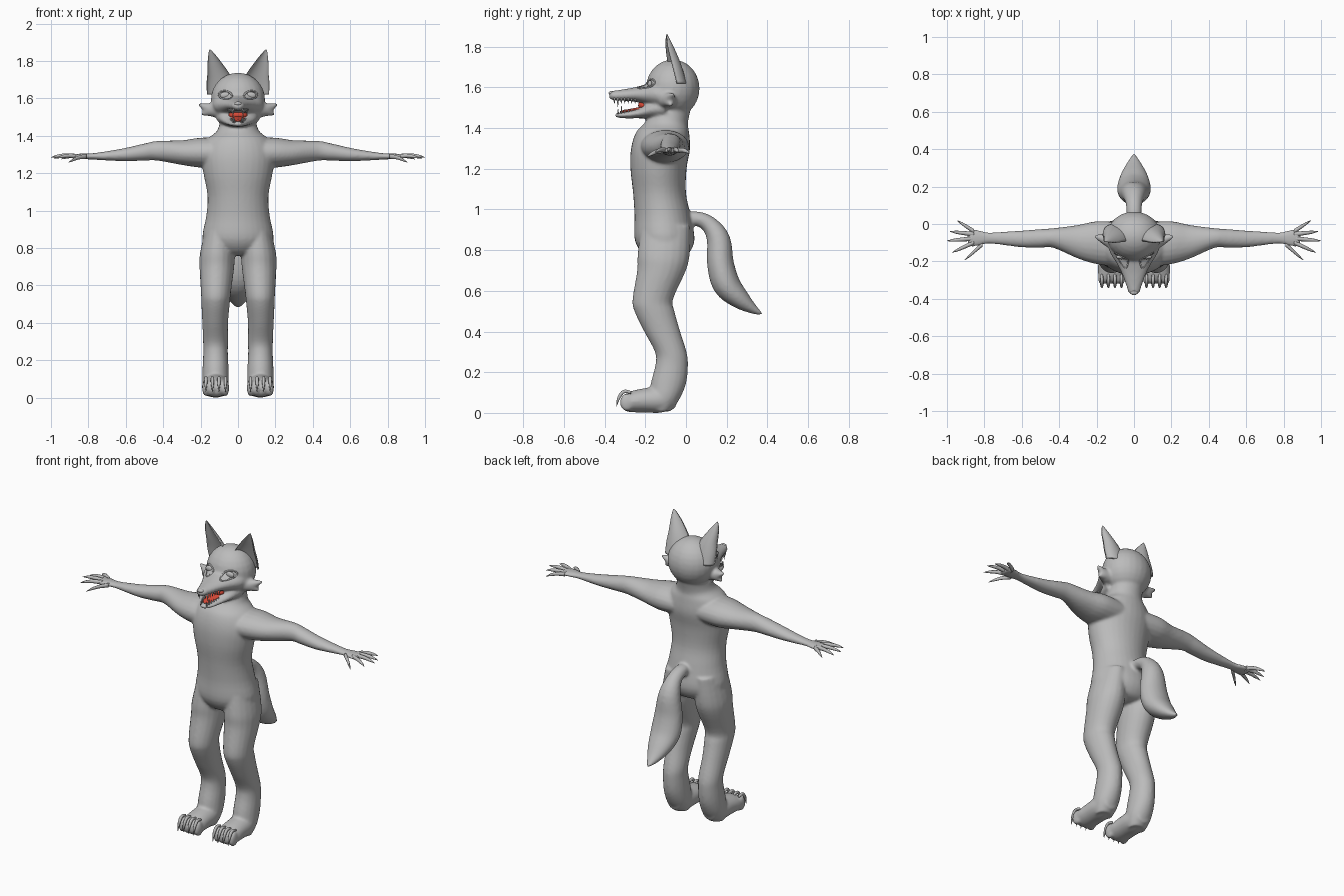
import bpy, bmesh, math
from mathutils import Vector

if "Cube" in bpy.data.objects:
    bpy.data.objects.remove(bpy.data.objects["Cube"])

X, Y, Z = Vector((1, 0, 0)), Vector((0, 1, 0)), Vector((0, 0, 1))


def material(name, rgb):
    m = bpy.data.materials.new(name)
    m.diffuse_color = (*rgb, 1)
    m.use_nodes = True
    m.node_tree.nodes["Principled BSDF"].inputs["Base Color"].default_value = m.diffuse_color
    return m


FUR = material("grey fur", (0.5, 0.5, 0.5))
RED = material("mouth red", (0.7, 0.07, 0.04))


def make(name, bm, mat=FUR):
    bmesh.ops.recalc_face_normals(bm, faces=bm.faces)
    me = bpy.data.meshes.new(name)
    bm.to_mesh(me)
    bm.free()
    me.materials.append(mat)
    ob = bpy.data.objects.new(name, me)
    bpy.context.collection.objects.link(ob)
    for p in me.polygons:
        p.use_smooth = True
    return ob


def spline(secs, n):
    """Catmull-Rom through the section tuples."""
    out = []
    for i in range(len(secs) - 1):
        p = [secs[max(i - 1, 0)], secs[i], secs[i + 1], secs[min(i + 2, len(secs) - 1)]]
        for k in range(n):
            t = k / n
            out.append([0.5 * (2 * b + (c - a) * t + (2 * a - 5 * b + 4 * c - d) * t * t
                               + (3 * b - a - 3 * c + d) * t ** 3) for a, b, c, d in zip(*p)])
    return out + [list(secs[-1])]


def tube(name, secs, u=X, v=None, s=1, n=4, sides=20, mat=FUR):
    """Loft ellipses (x, y, z, radius along u, radius along v); s mirrors x."""
    secs = spline(secs, n)
    cs = [Vector(q[:3]) for q in secs]
    bm = bmesh.new()
    rings = []
    for i, q in enumerate(secs):
        tan = cs[min(i + 1, len(cs) - 1)] - cs[max(i - 1, 0)]
        w = v or tan.cross(u).normalized()
        ring = []
        for k in range(sides):
            a = 2 * math.pi * k / sides
            co = cs[i] + u * math.cos(a) * max(q[3], .001) + w * math.sin(a) * max(q[4], .001)
            ring.append(bm.verts.new((co.x * s, co.y, co.z)))
        rings.append(ring)
    for r0, r1 in zip(rings, rings[1:]):
        for k in range(sides):
            j = (k + 1) % sides
            bm.faces.new((r0[k], r0[j], r1[j], r1[k]))
    bm.faces.new(rings[0])
    bm.faces.new(rings[-1])
    return make(name, bm, mat)


def ball(name, c, r, mat=FUR):
    bm = bmesh.new()
    bmesh.ops.create_uvsphere(bm, u_segments=24, v_segments=14, radius=1)
    for p in bm.verts:
        p.co = Vector(c) + Vector([a * b for a, b in zip(p.co, r)])
    return make(name, bm, mat)


# Torso with neck
body = [tube("body", [
    (0, -.06, 1.52, .09, .09), (0, -.095, 1.43, .11, .105), (0, -.115, 1.38, .165, .13),
    (0, -.125, 1.3, .195, .145), (0, -.135, 1.2, .185, .138), (0, -.13, 1.08, .163, .13),
    (0, -.115, .97, .17, .138), (0, -.105, .85, .19, .147), (0, -.1, .78, .14, .11),
    (0, -.1, .76, .08, .06)], X, Y, sides=32)]

# Cranium, muzzle and lower jaw
body += [
    ball("cranium", (0, -.065, 1.595), (.145, .132, .142)),
    tube("muzzle", [(0, -.08, 1.56, .15, .085), (0, -.15, 1.565, .13, .068),
                    (0, -.2, 1.565, .1, .05), (0, -.26, 1.565, .068, .034),
                    (0, -.33, 1.561, .042, .026), (0, -.365, 1.56, .03, .022),
                    (0, -.378, 1.56, .015, .012)], X, Z),
    tube("jaw", [(0, -.1, 1.5, .12, .06), (0, -.17, 1.492, .1, .046),
                 (0, -.23, 1.474, .072, .026), (0, -.3, 1.464, .047, .016),
                 (0, -.335, 1.463, .028, .012), (0, -.35, 1.463, .012, .007)], X, Z)]

# Tail
body.append(tube("tail", [
    (0, -.02, .94, .04, .04), (0, .05, .955, .04, .036), (0, .115, .925, .045, .042),
    (0, .16, .85, .065, .058), (0, .17, .73, .085, .066), (0, .2, .63, .09, .068),
    (0, .265, .56, .07, .05), (0, .33, .51, .035, .024), (0, .375, .485, .006, .006)]))

for s in (1, -1):
    # Legs and feet
    body.append(tube("leg", [
        (.1, -.1, .92, .07, .12), (.11, -.11, .78, .092, .128), (.113, -.12, .7, .093, .12),
        (.118, -.163, .56, .08, .1), (.12, -.155, .5, .076, .099), (.122, -.117, .4, .069, .089),
        (.12, -.075, .3, .067, .078), (.12, -.07, .24, .066, .08), (.12, -.085, .15, .07, .087),
        (.12, -.105, .07, .069, .075), (.12, -.12, .008, .05, .045)], X, Y, s))
    body.append(tube("foot", [
        (.12, -.05, .07, .045, .045), (.12, -.12, .065, .069, .064), (.12, -.2, .062, .072, .06),
        (.12, -.27, .055, .072, .052), (.12, -.3, .05, .062, .04)], X, Z, s))
    for i in range(4):
        body.append(ball("toe", (s * (.067 + .035 * i), -.29, .052), (.02, .035, .045)))
    # Arms with palms
    body.append(tube("arm", [
        (.08, -.11, 1.31, .12, .08), (.2, -.1, 1.31, .115, .08), (.3, -.095, 1.31, .09, .066),
        (.43, -.075, 1.32, .053, .053), (.5, -.077, 1.313, .05, .046), (.6, -.08, 1.3, .045, .036),
        (.7, -.077, 1.293, .036, .025), (.78, -.075, 1.29, .03, .017), (.83, -.075, 1.29, .043, .015),
        (.875, -.075, 1.29, .046, .013), (.89, -.075, 1.29, .03, .008)], Y, Z, s))
    # Cheek tufts
    for tip in ((.214, -.065, 1.57), (.195, -.075, 1.515)):
        body.append(tube("cheek", [(.08, -.1, 1.55, .06, .05), (.15, -.085, 1.54, .035, .035),
                                   (*tip, .007, .007)], Y, Z, s))

# Fuse everything into one smooth skin
for ob in body:
    ob.select_set(True)
skin = bpy.context.view_layer.objects.active = body[0]
bpy.ops.object.join()
m = skin.modifiers.new("fuse", 'REMESH')
m.mode, m.voxel_size, m.use_smooth_shade = 'VOXEL', .008, True
m = skin.modifiers.new("soften", 'SMOOTH')
m.factor, m.iterations = .5, 7
for name in ("fuse", "soften"):
    bpy.ops.object.modifier_apply(modifier=name)
skin.select_set(False)
for p in skin.data.polygons:
    p.use_smooth = True


def ear(s):
    """Cupped shell that opens to the front."""
    levels = [(.088, -.04, 1.62, .078, .06), (.092, -.055, 1.68, .076, .058),
              (.107, -.07, 1.74, .056, .05), (.128, -.085, 1.8, .034, .034),
              (.144, -.093, 1.845, .013, .014), (.15, -.094, 1.862, .002, .002)]
    bm = bmesh.new()
    rings = []
    for x, y, z, w, d in spline(levels, 4):
        ring = []
        for k in range(24):
            a = 2 * math.pi * k / 24
            depth = math.sin(a) if k <= 12 else -math.sin(a) * .62
            ring.append(bm.verts.new((s * (x + w * math.cos(a)),
                                      y + d * (depth - .3) + .15 * w * math.cos(a), z)))
        rings.append(ring)
    for a, b in zip(rings, rings[1:]):
        for k in range(24):
            j = (k + 1) % 24
            bm.faces.new((a[k], a[j], b[j], b[k]))
    bm.faces.new(rings[0])
    bm.faces.new(rings[-1])
    make("ear", bm)


for s in (1, -1):
    ear(s)
    # Eye set on the face with an almond lid rim
    hit, c, nrm, _ = skin.ray_cast(Vector((s * .067, -1, 1.617)), Y)
    ball("eye", c + Vector((0, .004, 0)), (.03, .012, .018))
    bm = bmesh.new()
    rim = []
    for i in range(24):
        a = 2 * math.pi * i / 24
        x, z = c.x + .035 * math.cos(a), c.z + .022 * math.sin(a) + s * .004 * math.cos(a)
        p = skin.ray_cast(Vector((x, -1, z)), Y)[1]
        rad = Vector((math.cos(a), 0, math.sin(a)))
        rim.append([bm.verts.new(p + rad * .005 * math.cos(b) + Y * .005 * math.sin(b))
                    for b in (k * math.pi / 3 for k in range(6))])
    for i in range(24):
        for k in range(6):
            r0, r1, j = rim[i], rim[(i + 1) % 24], (k + 1) % 6
            bm.faces.new((r0[k], r0[j], r1[j], r1[k]))
    make("eyelid", bm)
    # Fingers with pointed claws
    for y0, tx, ty, tz in ((-.04, .945, .018, 1.275), (-.055, .985, -.04, 1.28),
                           (-.077, 1.0, -.09, 1.285), (-.098, .972, -.152, 1.28),
                           (-.108, .905, -.192, 1.258)):
        x0 = .81 if ty < -.18 else .855
        mid = [(x0 * (1 - t) + tx * t, y0 * (1 - t) + ty * t, 1.29 * (1 - t) + tz * t + .008 * t * (1 - t) * 4)
               for t in (0, .4, .75, 1)]
        rs = (.013, .011, .008, .001)
        tube("finger", [(*p, r, r) for p, r in zip(mid, rs)], Y, Z, s, sides=10)
    # Toe claws
    for i in range(4):
        x = .067 + .035 * i
        tube("toe_claw", [(x, -.27, .1, .007, .007), (x, -.305, .105, .009, .009),
                          (x, -.33, .075, .008, .008), (x, -.342, .03, .001, .001)], X, s=s, sides=10)
    # Teeth
    for i in range(7):
        y = -.25 - .017 * i
        long = .034 if i == 5 else .018
        x = .05 - .0045 * i
        tube("upper_tooth", [(x, y, 1.547, .006, .006), (x, y, 1.538 - long, .001, .001)],
             X, Y, s, 2, 8)
        x = .046 - .0045 * i
        long = .03 if i == 5 else .015
        tube("lower_tooth", [(x, y + .018, 1.468, .005, .005), (x, y + .018, 1.48 + long, .001, .001)],
             X, Y, s, 2, 8)

# Tongue, throat and nose
tube("tongue", [(0, -.2, 1.495, .04, .015), (0, -.25, 1.49, .036, .009),
                (0, -.3, 1.483, .026, .007), (0, -.325, 1.48, .01, .004)], X, Z, mat=RED)
ball("throat", (0, -.21, 1.512), (.05, .025, .024), RED)
ball("nose", (0, -.366, 1.572), (.02, .014, .011))
